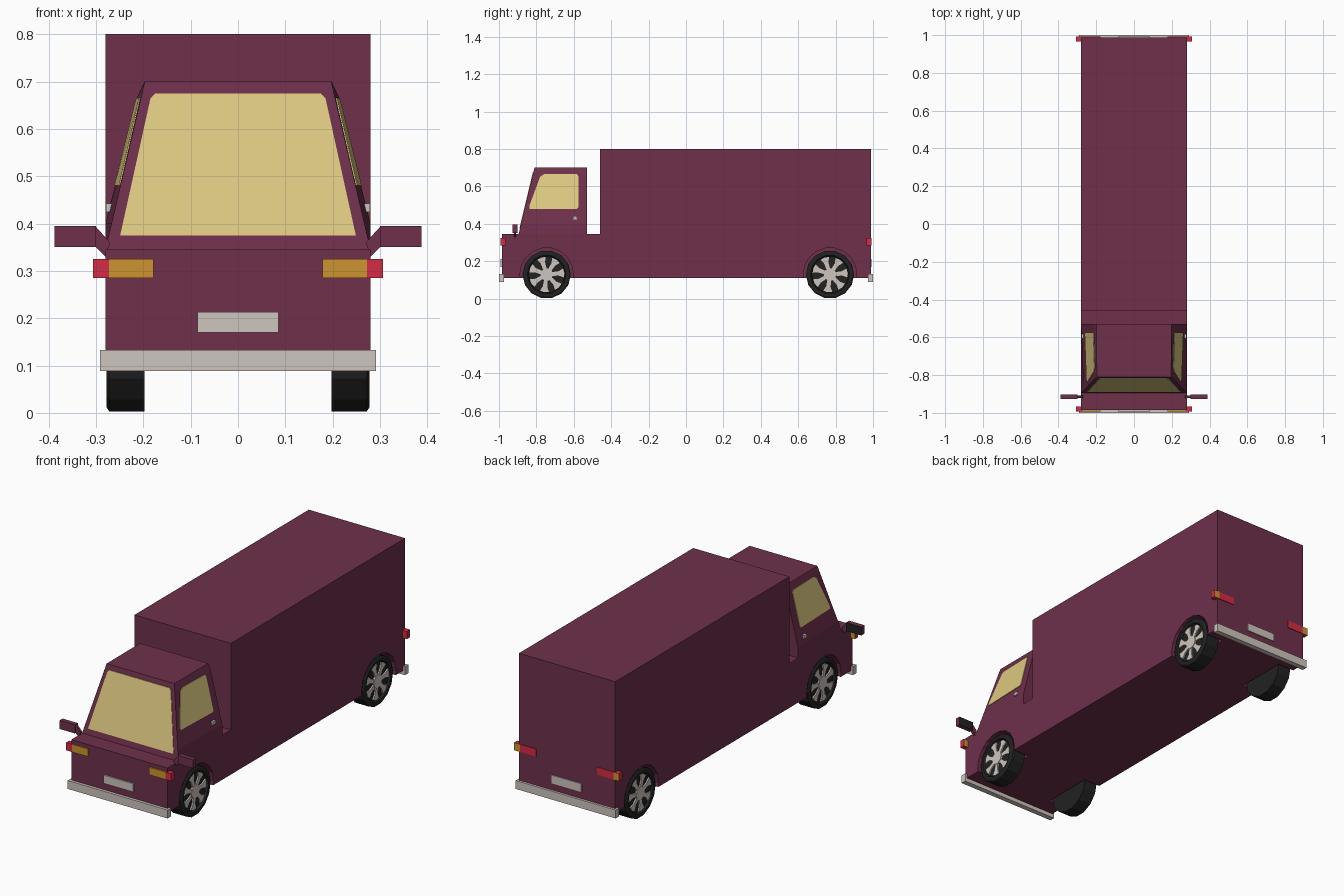
import bpy, bmesh, math
from mathutils import Vector

if "Cube" in bpy.data.objects:
    bpy.data.objects.remove(bpy.data.objects["Cube"])


def material(name, srgb):
    m = bpy.data.materials.new(name)
    lin = [((c / 255 + 0.055) / 1.055) ** 2.4 for c in srgb]
    m.diffuse_color = (*lin, 1)
    m.use_nodes = True
    m.node_tree.nodes["Principled BSDF"].inputs["Base Color"].default_value = m.diffuse_color
    return m


PAINT = material("plum_paint", (110, 48, 75))
GLASS = material("yellow_glass", (222, 202, 130))
METAL = material("pale_metal", (207, 197, 190))
RED = material("red_lens", (212, 44, 68))
AMBER = material("amber_lens", (206, 148, 48))
BLACK = material("black_rubber", (34, 34, 35))


def make(name, verts, faces, *mats):
    me = bpy.data.meshes.new(name)
    me.from_pydata([tuple(v) for v in verts], [], faces)
    bm = bmesh.new()
    bm.from_mesh(me)
    bmesh.ops.recalc_face_normals(bm, faces=bm.faces)
    bm.to_mesh(me)
    bm.free()
    for m in mats:
        me.materials.append(m)
    ob = bpy.data.objects.new(name, me)
    bpy.context.collection.objects.link(ob)
    return ob


def prism(name, pts, vec, *mats):
    """Extrude a polygon along a vector."""
    n, v = len(pts), Vector(vec)
    verts = [Vector(p) for p in pts] + [Vector(p) + v for p in pts]
    faces = [list(range(n)), list(range(n, 2 * n))]
    faces += [[i, (i + 1) % n, (i + 1) % n + n, i + n] for i in range(n)]
    return make(name, verts, faces, *mats)


def box(name, x, y, z, *mats):
    pts = [(x[0], y[0], z[0]), (x[1], y[0], z[0]), (x[1], y[0], z[1]), (x[0], y[0], z[1])]
    return prism(name, pts, (0, y[1] - y[0], 0), *mats)


def circle(x, cy, cz, r, n):
    return [(x, cy + r * math.sin(2 * math.pi * (i + .5) / n),
             cz + r * math.cos(2 * math.pi * (i + .5) / n)) for i in range(n)]


def revolve(name, s, cy, cz, profile, n, mat):
    """Closed solid around the x axis from (x, radius) rings."""
    verts, faces = [], []
    for x, r in profile:
        verts += circle(s * x, cy, cz, r, n)
    for k in range(len(profile) - 1):
        for i in range(n):
            j = (i + 1) % n
            faces.append([k * n + i, k * n + j, (k + 1) * n + j, (k + 1) * n + i])
    faces += [list(range(n)), list(range(len(verts) - n, len(verts)))]
    return make(name, verts, faces, mat)


WHEEL_Y, WHEEL_Z, R = (-0.745, 0.77), 0.129, 0.129

# Lower body and cargo box in one side profile
side = [(-.985, .11), (.988, .11), (.988, .8), (-.46, .8), (-.46, .345), (-.985, .345)]
body = prism("body", [(-.28, y, z) for y, z in side], (.56, 0, 0), PAINT)

# Wheel arches cut into the body
for s in (-1, 1):
    for y in WHEEL_Y:
        cutter = prism("arch_cutter", circle(s * .185, y, WHEEL_Z, .143, 18), (s * .15, 0, 0), PAINT)
        cutter.hide_render = True
        mod = body.modifiers.new("arch", 'BOOLEAN')
        mod.operation, mod.solver, mod.object = 'DIFFERENCE', 'EXACT', cutter
        bpy.context.view_layer.objects.active = body
        bpy.ops.object.modifier_apply(modifier=mod.name)
        bpy.data.objects.remove(cutter)


# Cab: sections by height, tapering to the roof
def front_x(z):
    return .28 - (z - .345) * .234


def front_y(z):
    return -.895 + (z - .345) * .239


REAR = -.53
levels = [(.345, .28), (.40, .28), (.667, .213), (.70, .198)]
verts, faces = [], []
for z, xr in levels:
    xf, yf = front_x(z), front_y(z)
    verts += [(-xf, yf, z), (xf, yf, z), (xr, REAR, z), (-xr, REAR, z)]
for k in range(3):
    for i in range(4):
        j = (i + 1) % 4
        faces.append([4 * k + i, 4 * k + j, 4 * k + 4 + j, 4 * k + 4 + i])
faces += [[0, 1, 2, 3], [12, 13, 14, 15]]
make("cab", verts, faces, PAINT)

# Windscreen
half = [(.249, .375), (.246, .388), (.185, .664), (.175, .675)]
outline = half + [(-x, z) for x, z in reversed(half)]
prism("windscreen", [(x, front_y(z) - .003, z) for x, z in outline], (0, .006, 0), GLASS)


def cab_x(y, z):
    t = (y - front_y(z)) / (REAR - front_y(z))
    xr = .28 + (z - .40) / .267 * (.213 - .28)
    return front_x(z) * (1 - t) + xr * t


window = [(-.838, .48), (-.582, .48), (-.575, .487), (-.575, .655), (-.583, .665),
          (-.76, .665), (-.78, .652), (-.838, .495)]
for s in (-1, 1):
    # Side window and door handle
    prism("side_window", [(s * (cab_x(y, z) + .003), y, z) for y, z in window],
          (-s * .006, 0, 0), GLASS)
    box("door_handle", (s * .262, s * .279), (-.605, -.583), (.424, .442), METAL)

    # Mirror: arm, housing and dark rear face
    prism("mirror_arm", [(s * .27, -.92, .36), (s * .28, -.92, .33), (s * .302, -.92, .352),
                         (s * .302, -.92, .395)], (0, .012, 0), PAINT)
    mirror = box("mirror", (s * .30, s * .388), (-.927, -.902), (.35, .395), PAINT, BLACK)
    for f in mirror.data.polygons:
        f.material_index = int(f.normal.y > .9)

    # Lamps: inner lens plus wrap-round corner with amber rearward face
    for end, lens in ((-1, AMBER), (1, RED)):
        y = (end * .965, end * .992)
        box("lamp", (s * .178, s * .272), y, (.285, .325), lens)
        corner = box("corner_lamp", (s * .272, s * .306), y, (.285, .325), RED, AMBER)
        for f in corner.data.polygons:
            f.material_index = int(f.normal.y > .9)

    for y in WHEEL_Y:
        # Tyre with dished outer side
        revolve("tyre", s, y, WHEEL_Z, [(.197, R), (.272, R), (.278, .12), (.278, .104), (.266, .098)],
                14, BLACK)
        # Hub and seven flared spokes
        prism("hub", circle(s * .262, y, WHEEL_Z, .036, 10), (s * .014, 0, 0), METAL)
        for k in range(7):
            a = 2 * math.pi * (k + .1) / 7
            spoke = [(.028, -.010), (.065, -.012), (.090, -.024), (.096, 0),
                     (.090, .024), (.065, .012), (.028, .010)]
            pts = [(s * .264, y + r * math.cos(a) - w * math.sin(a),
                    WHEEL_Z + r * math.sin(a) + w * math.cos(a)) for r, w in spoke]
            prism("spoke", pts, (s * .009, 0, 0), METAL)

# Bumpers and blank plates at both ends
for e in (-1, 1):
    box("bumper", (-.291, .291), (e * .972, e * 1.0), (.089, .133), METAL)
    box("plate", (-.086, .086), (e * .984, e * .993), (.17, .213), METAL)
